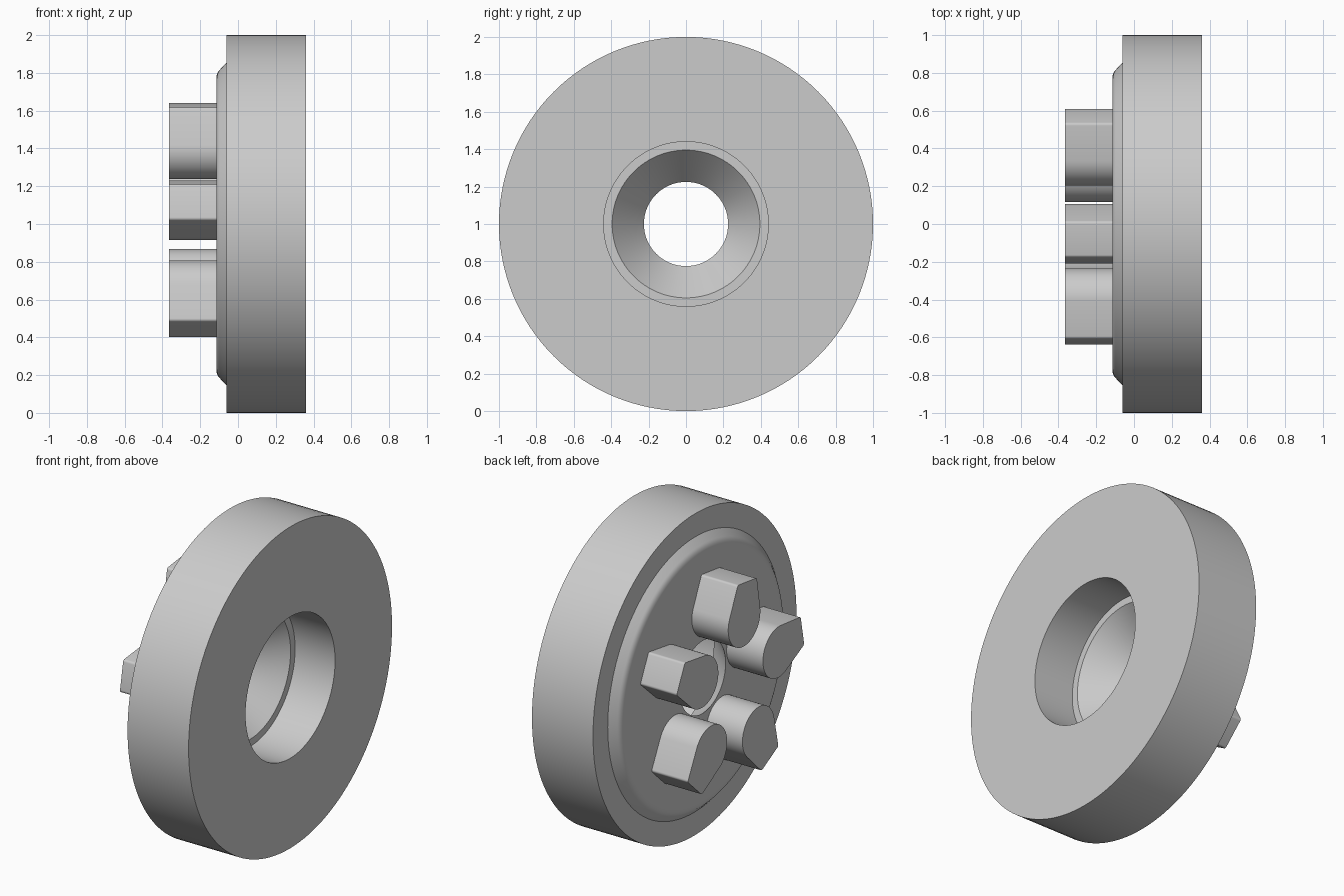
import bpy, bmesh
from math import pi, sin, cos, atan2, acos, hypot, radians
from mathutils import Matrix, Vector

cube = bpy.data.objects.get("Cube")
if cube:
    bpy.data.objects.remove(cube, do_unlink=True)

CENTER = Vector((0, 0, 1))

# single plain grey
GREY = (0.60, 0.60, 0.60, 1)
grey = bpy.data.materials.new("plain grey")
grey.use_nodes = True
grey.diffuse_color = GREY
grey.node_tree.nodes["Principled BSDF"].inputs["Base Color"].default_value = GREY


def finish(name, bm):
    bmesh.ops.recalc_face_normals(bm, faces=bm.faces)
    mesh = bpy.data.meshes.new(name)
    bm.to_mesh(mesh)
    bm.free()
    mesh.materials.append(grey)
    ob = bpy.data.objects.new(name, mesh)
    bpy.context.collection.objects.link(ob)
    bpy.ops.object.select_all(action='DESELECT')
    ob.select_set(True)
    bpy.context.view_layer.objects.active = ob
    bpy.ops.object.shade_smooth_by_angle(angle=radians(30))
    return ob


def lathe(name, profile, steps=128):
    """Spin a closed (x, radius) profile around the x axis."""
    bm = bmesh.new()
    verts = [bm.verts.new((x, 0, r + CENTER.z)) for x, r in profile]
    edges = [bm.edges.new((verts[i - 1], verts[i])) for i in range(len(verts))]
    bmesh.ops.spin(bm, geom=verts + edges, cent=CENTER, axis=(1, 0, 0),
                   angle=2 * pi, steps=steps, use_merge=True)
    bmesh.ops.remove_doubles(bm, verts=bm.verts, dist=1e-5)
    return finish(name, bm)


# disc with a raised, round-edged back plate, stepped bore and tapered hole
fillet = [(-0.075 - 0.04 * sin(a), 0.77 + 0.055 * cos(a))
          for a in (radians(d) for d in range(35, 91, 11))]
lathe("disc_body", [(0.36, 0.44), (0.36, 1), (-0.06, 1), (-0.06, 0.855)]
      + fillet + [(-0.115, 0.225), (0.085, 0.395), (0.085, 0.44)])

# peg outline: round inner end, tapered sides, flat outer end
ROUND_AT, ROUND_R = 0.40, 0.158
TIP_U, TIP_V, TIP_R = 0.634, 0.099, 0.016


def arc(u, v, r, a0, a1, steps):
    return [(u + r * cos(a0 + (a1 - a0) * i / steps),
             v + r * sin(a0 + (a1 - a0) * i / steps)) for i in range(steps + 1)]


du = TIP_U - ROUND_AT
tangent = atan2(TIP_V, du) + acos(ROUND_R / hypot(du, TIP_V))
corner_v = TIP_V - TIP_R * (1 + cos(tangent)) / sin(tangent) + TIP_R / sin(tangent) \
    - TIP_R * (1 - cos(tangent)) / sin(tangent)
corner = arc(TIP_U - TIP_R, corner_v, TIP_R, 0, tangent, 4)
outline = (corner + arc(ROUND_AT, 0, ROUND_R, tangent, 2 * pi - tangent, 32)
           + [(u, -v) for u, v in reversed(corner)])


def peg(name, angle):
    bm = bmesh.new()
    turn = Matrix.Translation(CENTER) @ Matrix.Rotation(angle, 4, 'X')
    face = bm.faces.new([bm.verts.new(turn @ Vector((-0.365, u, v))) for u, v in outline])
    ext = bmesh.ops.extrude_face_region(bm, geom=[face], use_keep_orig=True)
    moved = [g for g in ext["geom"] if isinstance(g, bmesh.types.BMVert)]
    bmesh.ops.translate(bm, verts=moved, vec=(0.253, 0, 0))
    finish(name, bm)


# ring of five pegs on the back
for i in range(5):
    peg(f"drive_peg_{i + 1}", radians(97.4 + 72 * i))
